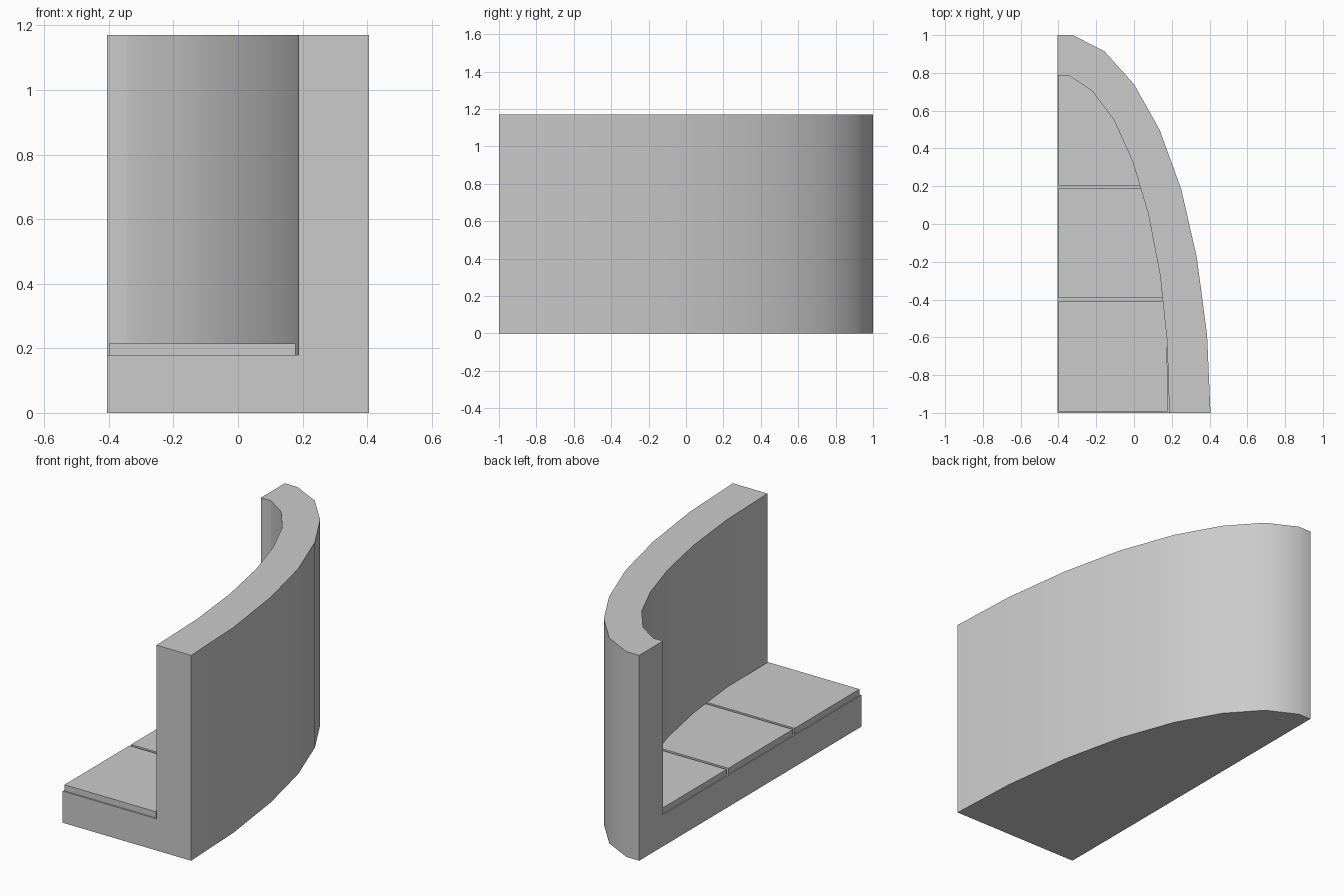
import bpy
import bmesh
import math

cube = bpy.data.objects.get("Cube")
if cube:
    bpy.data.objects.remove(cube, do_unlink=True)

LEFT, FRONT = -0.405, -1.0
FLOOR, PANEL_TOP, TOP = 0.18, 0.215, 1.17

# Curved outlines in plan, from back to front
OUTER = [(LEFT, 1), (-0.325, 1), (-0.157, 0.915), (0, 0.74), (0.135, 0.5),
         (0.25, 0.185), (0.333, -0.18), (0.387, -0.59), (0.405, FRONT)]
INNER = [(LEFT, 0.785), (-0.342, 0.785), (-0.222, 0.705), (-0.106, 0.55),
         (-0.007, 0.33), (0.075, 0.055), (0.137, -0.265), (0.175, -0.62),
         (0.187, FRONT)]

grey = bpy.data.materials.new("plain_grey")
grey.use_nodes = True
colour = (0.6, 0.6, 0.6, 1)
grey.diffuse_color = colour
grey.node_tree.nodes["Principled BSDF"].inputs["Base Color"].default_value = colour


def prism(name, outline, z0, z1):
    """Extrude a plan outline between two heights."""
    bm = bmesh.new()
    base = bm.faces.new([bm.verts.new((x, y, z0)) for x, y in outline])
    top = bmesh.ops.extrude_face_region(bm, geom=[base], use_keep_orig=True)
    verts = [v for v in top["geom"] if isinstance(v, bmesh.types.BMVert)]
    bmesh.ops.translate(bm, verts=verts, vec=(0, 0, z1 - z0))
    bmesh.ops.recalc_face_normals(bm, faces=bm.faces)
    mesh = bpy.data.meshes.new(name)
    bm.to_mesh(mesh)
    bm.free()
    mesh.materials.append(grey)
    obj = bpy.data.objects.new(name, mesh)
    bpy.context.collection.objects.link(obj)
    return obj


def select_only(obj):
    bpy.ops.object.select_all(action='DESELECT')
    obj.select_set(True)
    bpy.context.view_layer.objects.active = obj


def wall_x(y):
    """Inner wall position at depth y."""
    for (xa, ya), (xb, yb) in zip(INNER[1:], INNER[2:]):
        if yb <= y <= ya:
            return xa + (xb - xa) * (ya - y) / (ya - yb)


# Body: curved wall and floor in one solid, hollowed above the floor
body = prism("curved_wall_and_floor", OUTER + [(LEFT, FRONT)], 0, TOP)
beyond = 0.1
cutter = prism("hollow_cutter",
               [(LEFT - beyond, INNER[0][1])] + INNER[1:] +
               [(INNER[-1][0], FRONT - beyond), (LEFT - beyond, FRONT - beyond)],
               FLOOR, TOP + beyond)
cutter.hide_render = True
cut = body.modifiers.new("hollow", 'BOOLEAN')
cut.operation = 'DIFFERENCE'
cut.solver = 'EXACT'
cut.object = cutter
select_only(body)
bpy.ops.object.modifier_apply(modifier=cut.name)
bpy.data.objects.remove(cutter, do_unlink=True)

# Floor panels: three slabs following the wall, with narrow gaps between
panel_left, panel_right = LEFT + 0.006, 0.178
panels = []
for name, back, front in (("back_floor_panel", 0.785, 0.205),
                          ("middle_floor_panel", 0.188, -0.392),
                          ("front_floor_panel", -0.408, -0.992)):
    curve = [(wall_x(back), back)]
    curve += [p for p in INNER[2:] if front < p[1] < back]
    curve.append((min(wall_x(front), panel_right), front))
    outline = [(panel_left, back)] + curve + [(panel_left, front)]
    panels.append(prism(name, outline, FLOOR, PANEL_TOP))

for obj in [body] + panels:
    select_only(obj)
    bpy.ops.object.shade_smooth_by_angle(angle=math.radians(30))
